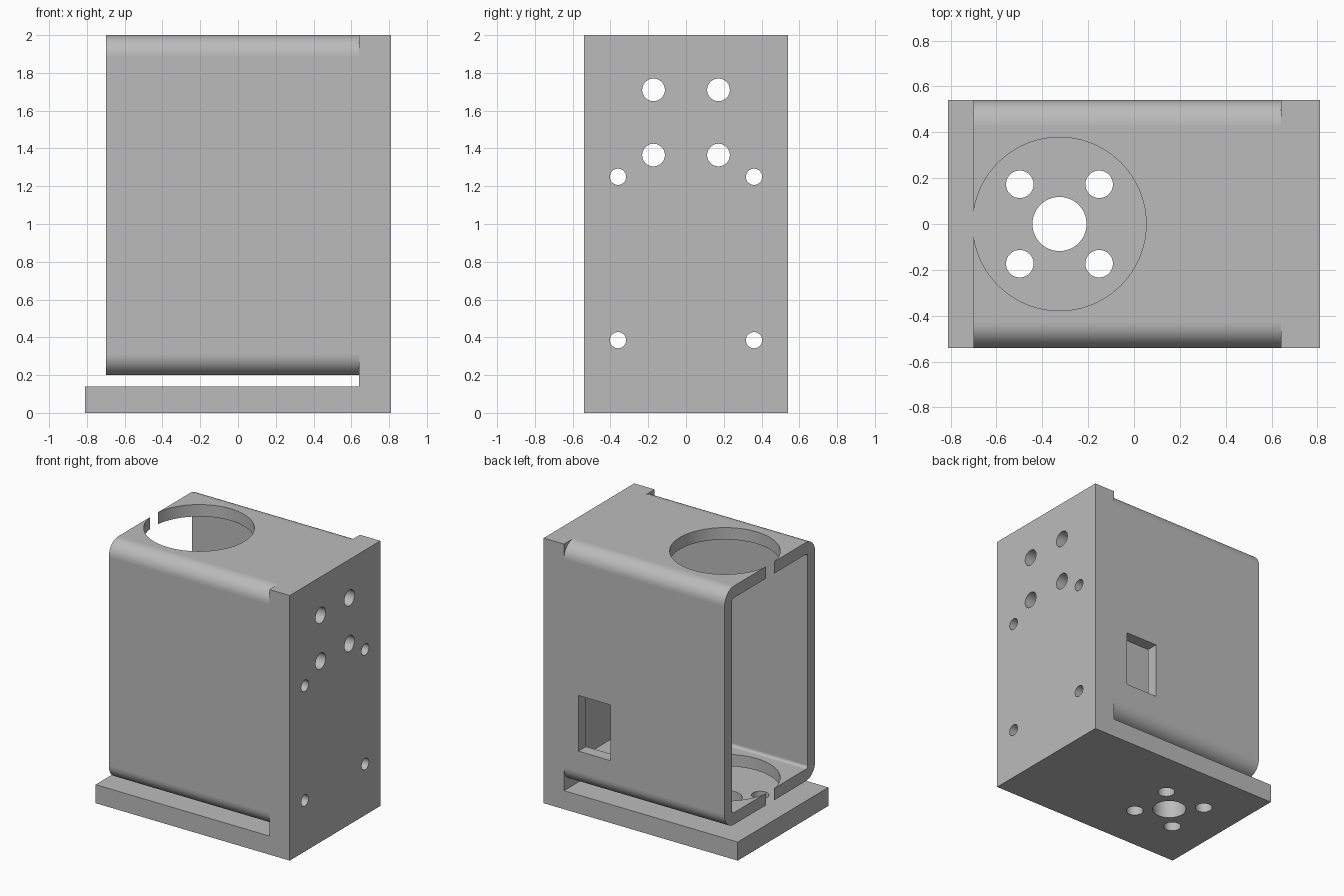
import bpy, bmesh
from math import cos, sin, pi
from mathutils import Vector

cube = bpy.data.objects.get("Cube")
if cube:
    bpy.data.objects.remove(cube, do_unlink=True)

grey = bpy.data.materials.new("plain grey")
grey.use_nodes = True
colour = (0.5, 0.5, 0.5, 1)
grey.diffuse_color = colour
grey.node_tree.nodes["Principled BSDF"].inputs["Base Color"].default_value = colour


def prism(name, loops, axis, start, end):
    """Extrude closed 2D loops along an axis; the other two axes keep x, y, z order."""
    bm = bmesh.new()
    for loop in loops:
        verts = []
        for a, b in loop:
            co = [a, b]
            co.insert(axis, start)
            verts.append(bm.verts.new(co))
        face = bm.faces.new(verts)
        new = bmesh.ops.extrude_face_region(bm, geom=[face])["geom"]
        shift = Vector((0, 0, 0))
        shift[axis] = end - start
        bmesh.ops.translate(bm, vec=shift, verts=[g for g in new if isinstance(g, bmesh.types.BMVert)])
    bmesh.ops.recalc_face_normals(bm, faces=bm.faces)
    mesh = bpy.data.meshes.new(name)
    bm.to_mesh(mesh)
    bm.free()
    mesh.materials.append(grey)
    obj = bpy.data.objects.new(name, mesh)
    bpy.context.collection.objects.link(obj)
    return obj


def circle(a, b, radius, sides=48):
    return [(a + radius * cos(2 * pi * i / sides), b + radius * sin(2 * pi * i / sides))
            for i in range(sides)]


def rounded_rect(a0, b0, a1, b1, radius, steps=12):
    corners = [(a1 - radius, b1 - radius), (a0 + radius, b1 - radius),
               (a0 + radius, b0 + radius), (a1 - radius, b0 + radius)]
    return [(a + radius * cos(pi / 2 * (q + i / steps)), b + radius * sin(pi / 2 * (q + i / steps)))
            for q, (a, b) in enumerate(corners) for i in range(steps + 1)]


def combine(target, tool, operation):
    """Apply a boolean and discard the tool."""
    mod = target.modifiers.new(operation, "BOOLEAN")
    mod.operation, mod.solver, mod.object = operation, "EXACT", tool
    bpy.context.view_layer.objects.active = target
    bpy.ops.object.modifier_apply(modifier=mod.name)
    bpy.data.objects.remove(tool, do_unlink=True)


HALF_X, HALF_Y, TOP = 0.81, 0.54, 2.0
BASE, SLOT_TOP, STEP = 0.14, 0.2, 0.64
OPEN_END, WALL, BEND = -0.7, 0.09, 0.11
MOTOR_X = -0.325

# Base plate and upright end plate as one L profile
housing = prism("motor_bracket_housing", [[
    (-HALF_X, 0), (HALF_X, 0), (HALF_X, TOP), (STEP, TOP), (STEP, BASE), (-HALF_X, BASE)]],
    1, -HALF_Y, HALF_Y)

# Rounded sleeve floating over the base plate
sleeve = prism("sleeve", [rounded_rect(-HALF_Y, SLOT_TOP, HALF_Y, TOP, BEND)], 0, OPEN_END, STEP + 0.02)
combine(housing, sleeve, "UNION")

# Hollow interior, open at one end
hollow = prism("hollow", [rounded_rect(-HALF_Y + WALL, SLOT_TOP + WALL, HALF_Y - WALL, TOP - WALL,
                                       BEND - WALL, 5)], 0, -1, STEP + 0.03)
combine(housing, hollow, "DIFFERENCE")

# Large round opening through the sleeve's top and floor
opening = prism("opening", [circle(MOTOR_X, 0, 0.378, 96)], 2, 0.17, TOP + 0.1)
combine(housing, opening, "DIFFERENCE")

# Shaft hole and four bolt holes in the base plate
bolts = [circle(MOTOR_X + sx * 0.173, sy * 0.173, 0.06) for sx in (-1, 1) for sy in (-1, 1)]
combine(housing, prism("base_holes", [circle(MOTOR_X, 0, 0.118)] + bolts, 2, -0.1, 0.17), "DIFFERENCE")

# Mounting holes in the end plate, mirrored in y
holes = [circle(s * y, z, r) for s in (-1, 1)
         for y, z, r in ((0.172, 1.71, 0.06), (0.172, 1.365, 0.06), (0.36, 1.25, 0.043), (0.36, 0.385, 0.043))]
combine(housing, prism("end_holes", holes, 0, 0.5, 1), "DIFFERENCE")

# Cable window in the back wall
window = prism("window", [[(0.25, 0.47), (0.52, 0.47), (0.52, 0.89), (0.25, 0.89)]], 1, 0.3, 0.7)
combine(housing, window, "DIFFERENCE")

# Smooth the bends and bores, keep the flat faces flat
bpy.ops.object.select_all(action="DESELECT")
housing.select_set(True)
bpy.context.view_layer.objects.active = housing
bpy.ops.object.shade_smooth_by_angle(angle=pi / 6)
for poly in housing.data.polygons:
    if max(abs(n) for n in poly.normal) > 0.9995:
        poly.use_smooth = False
